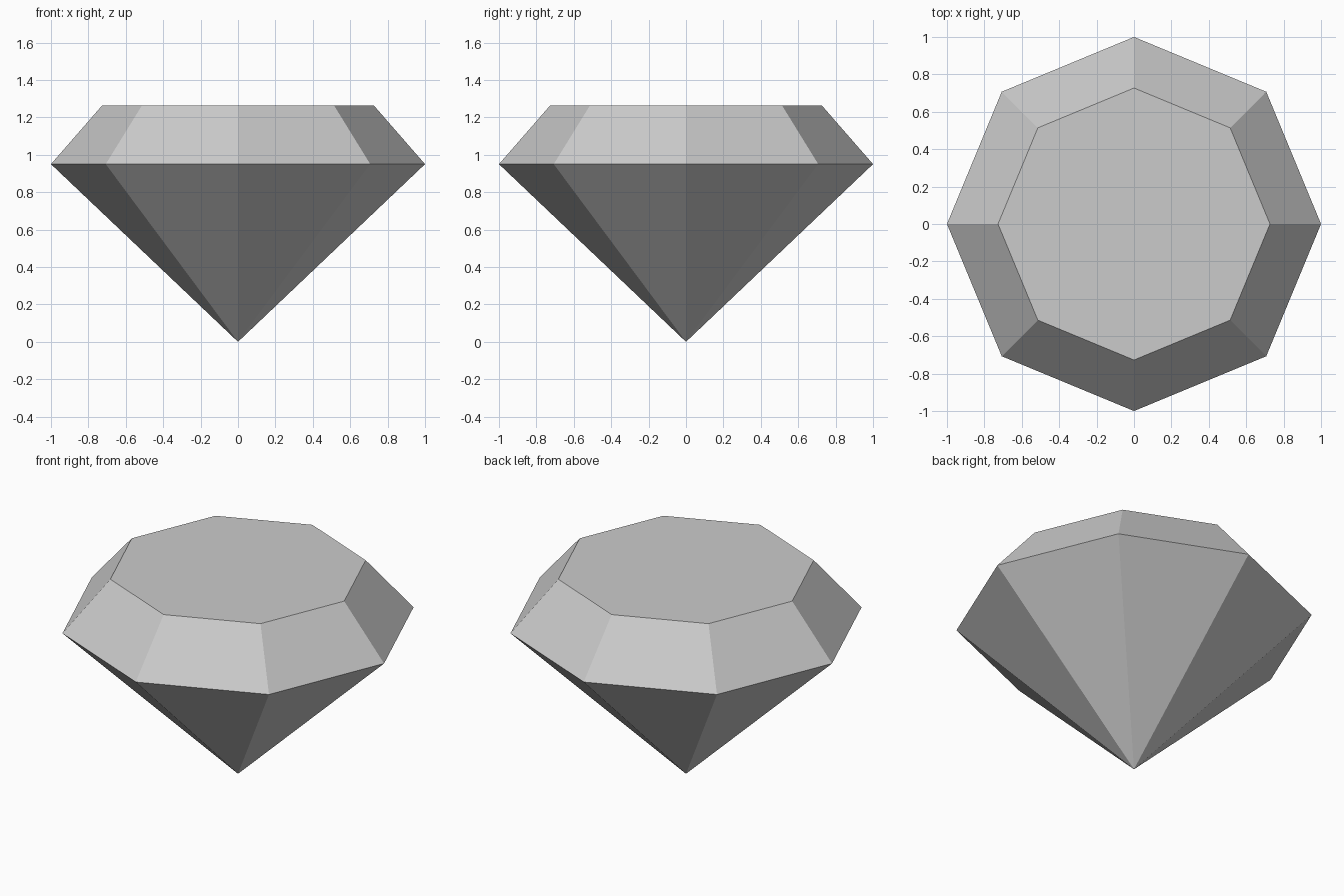
import bpy
import bmesh
from math import cos, sin, tau

cube = bpy.data.objects.get("Cube")
if cube:
    bpy.data.objects.remove(cube, do_unlink=True)

SIDES = 8
GIRDLE_RADIUS, GIRDLE_Z = 1.0, 0.95
TABLE_RADIUS, TABLE_Z = 0.727, 1.263

# Single grey stone material
grey = bpy.data.materials.new("grey stone")
grey.use_nodes = True
colour = (0.6, 0.6, 0.6, 1.0)
grey.diffuse_color = colour
grey.node_tree.nodes["Principled BSDF"].inputs["Base Color"].default_value = colour


def ring(bm, radius, z):
    angles = [tau * i / SIDES for i in range(SIDES)]
    return [bm.verts.new((radius * cos(a), radius * sin(a), z)) for a in angles]


bm = bmesh.new()
tip = bm.verts.new((0, 0, 0))
girdle = ring(bm, GIRDLE_RADIUS, GIRDLE_Z)
table = ring(bm, TABLE_RADIUS, TABLE_Z)

# Pavilion facets below the girdle, crown facets above it
for i in range(SIDES):
    j = (i + 1) % SIDES
    bm.faces.new((tip, girdle[j], girdle[i]))
    bm.faces.new((girdle[i], girdle[j], table[j], table[i]))

# Flat table on top
bm.faces.new(table)
bmesh.ops.recalc_face_normals(bm, faces=bm.faces)

mesh = bpy.data.meshes.new("cut_gem")
bm.to_mesh(mesh)
bm.free()
mesh.materials.append(grey)
gem = bpy.data.objects.new("cut_gem", mesh)
bpy.context.collection.objects.link(gem)
